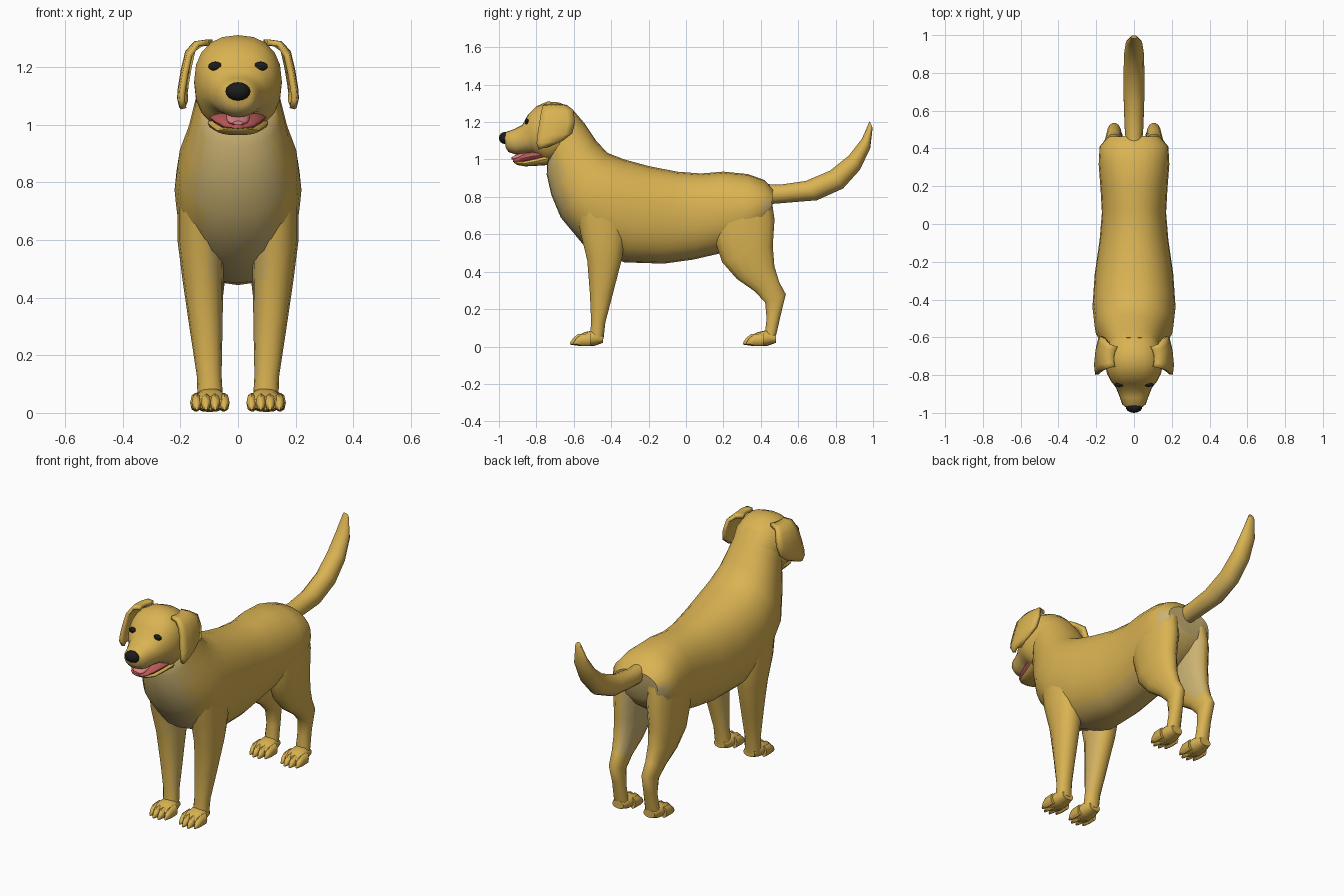
import bpy, bmesh, math
from mathutils import Vector
from mathutils.bvhtree import BVHTree

cube = bpy.data.objects.get("Cube")
if cube:
    bpy.data.objects.remove(cube, do_unlink=True)


def material(name, colour):
    mat = bpy.data.materials.new(name)
    mat.use_nodes = True
    mat.diffuse_color = (*colour, 1)
    for node in mat.node_tree.nodes:
        if node.type == "BSDF_PRINCIPLED":
            node.inputs["Base Color"].default_value = (*colour, 1)
            node.inputs["Roughness"].default_value = 0.8
    return mat


GOLD = material("golden fur", (.70, .45, .085))
WHEAT = material("wheat fur", (.64, .44, .12))
CREAM = material("cream fur", (.60, .45, .17))
BLACK = material("black", (.012, .011, .011))
GUM = material("mouth pink", (.50, .10, .10))
TONGUE = material("tongue pink", (.72, .22, .22))


def finish(name, bm, mats, rule=None, angle=45):
    """Turn a bmesh into a smooth shaded object, coloured by a face rule."""
    bmesh.ops.recalc_face_normals(bm, faces=bm.faces)
    bm.normal_update()
    for face in bm.faces:
        if rule:
            face.material_index = rule(face.calc_center_median(), face.normal)
    mesh = bpy.data.meshes.new(name)
    bm.to_mesh(mesh)
    bm.free()
    obj = bpy.data.objects.new(name, mesh)
    bpy.context.collection.objects.link(obj)
    for mat in mats:
        mesh.materials.append(mat)
    bpy.ops.object.select_all(action="DESELECT")
    obj.select_set(True)
    bpy.context.view_layer.objects.active = obj
    bpy.ops.object.shade_smooth_by_angle(angle=math.radians(angle))
    return obj


def loft(name, rings, mats, sides=16, power=2.2, side=1, rule=None):
    """Skin rounded rings given as (y, z, opposite y, opposite z, half width, x)."""
    bm = bmesh.new()
    loops = []
    for y0, z0, y1, z1, width, *offset in rings:
        x = offset[0] if offset else 0
        mid = Vector((x, (y0 + y1) / 2, (z0 + z1) / 2))
        up = Vector((x, y0, z0)) - mid
        loop = []
        for i in range(sides):
            a = math.tau * i / sides
            u, v = (math.copysign(abs(t) ** (2 / power), t)
                    for t in (math.cos(a), math.sin(a)))
            point = mid + up * v + Vector((width * u, 0, 0))
            point.x *= side
            loop.append(bm.verts.new(point))
        loops.append(loop)
    for a, b in zip(loops, loops[1:]):
        for i in range(sides):
            j = (i + 1) % sides
            bm.faces.new((a[i], a[j], b[j], b[i]))
    bm.faces.new(loops[0])
    bm.faces.new(loops[-1])
    return finish(name, bm, mats, rule)


def ellipsoid(name, centre, radii, mat):
    bm = bmesh.new()
    bmesh.ops.create_uvsphere(bm, u_segments=14, v_segments=8, radius=1)
    bmesh.ops.scale(bm, vec=radii, verts=bm.verts)
    bmesh.ops.translate(bm, vec=centre, verts=bm.verts)
    return finish(name, bm, [mat])


# Body and neck, with a pale chest, belly and rump
def body_colour(c, n):
    if n.y < -.3 and c.z < 1.02 and abs(c.x) < .17:
        return 2 if abs(c.x) < .13 else 1
    if n.z < -.6:
        return 1
    return 2 if n.y > .6 and c.z < .78 else 0


body = loft("body", [
    (-.60, 1.26, -.74, 1.0, .135), (-.54, 1.19, -.745, .92, .15),
    (-.48, 1.1, -.72, .81, .175), (-.42, 1.035, -.67, .69, .208),
    (-.33, 1.0, -.55, .545, .22), (-.2, .965, -.33, .45, .208),
    (-.05, .935, -.12, .443, .182), (.08, .925, .04, .465, .17),
    (.2, .935, .17, .495, .177), (.33, .922, .3, .54, .187),
    (.42, .89, .4, .61, .182), (.465, .84, .455, .68, .14)],
    [GOLD, WHEAT, CREAM], sides=24, rule=body_colour)

# Head with a paler lip
head = loft("head", [
    (-.56, 1.21, -.68, 1.0, .128), (-.62, 1.28, -.72, .985, .145),
    (-.68, 1.305, -.745, .98, .152), (-.74, 1.31, -.765, .99, .152),
    (-.80, 1.285, -.79, 1.01, .142), (-.845, 1.24, -.82, 1.03, .122),
    (-.875, 1.185, -.86, 1.03, .095), (-.92, 1.162, -.91, 1.026, .076),
    (-.96, 1.148, -.95, 1.04, .062), (-.972, 1.135, -.965, 1.065, .046)],
    [GOLD, WHEAT], sides=20, power=2.3,
    rule=lambda c, n: int(c.y < -.8 and c.z < 1.09))

# Lower jaw, mouth lining and tongue
loft("lower_jaw", [
    (-.73, 1.04, -.74, .97, .105), (-.8, 1.015, -.8, .966, .088),
    (-.86, .995, -.86, .963, .072), (-.905, .995, -.9, .97, .05),
    (-.922, .993, -.918, .98, .028)], [GOLD])
loft("mouth_lining", [
    (-.76, 1.05, -.76, 1.0, .1), (-.82, 1.045, -.82, .99, .089),
    (-.87, 1.03, -.87, .983, .073), (-.908, 1.008, -.91, .984, .05),
    (-.926, 1.0, -.926, .986, .026)], [GUM])
loft("tongue", [
    (-.80, 1.05, -.80, 1.0, .05), (-.87, 1.04, -.87, 1.0, .042),
    (-.915, 1.022, -.915, .998, .034), (-.932, 1.012, -.932, 1.0, .018)],
    [TONGUE])

# Nose and eyes, the eyes set on the surface of the head
ellipsoid("nose", (0, -.97, 1.115), (.044, .03, .032), BLACK)
bm = bmesh.new()
bm.from_mesh(head.data)
tree = BVHTree.FromBMesh(bm)
bm.free()
for side, label in ((1, "left"), (-1, "right")):
    hit = tree.ray_cast(Vector((side * .079, -2, 1.202)), Vector((0, 1, 0)))[0]
    ellipsoid(f"{label}_eye", hit, (.025, .011, .016), BLACK)


# Hanging ear flaps: rows run from the fold on the skull to the tip
def ear(label, side):
    rows = [(1.285, -.755, -.65, .10), (1.28, -.765, -.635, .14),
            (1.24, -.775, -.605, .168), (1.18, -.785, -.595, .182),
            (1.12, -.795, -.61, .192), (1.085, -.797, -.66, .195),
            (1.055, -.785, -.735, .188)]
    bm = bmesh.new()
    columns = 6
    grid = []
    for z, front, back, x in rows:
        row = []
        for i in range(columns):
            t = i / (columns - 1)
            bulge = .012 * math.sin(math.pi * t) - .012 * t
            row.append(bm.verts.new((side * (x + bulge),
                                     front + (back - front) * t,
                                     z + .02 * t * (x > .15))))
        grid.append(row)
    for a, b in zip(grid, grid[1:]):
        for i in range(columns - 1):
            bm.faces.new((a[i], a[i + 1], b[i + 1], b[i]))
    obj = finish(f"{label}_ear", bm, [GOLD])
    thick = obj.modifiers.new("thickness", "SOLIDIFY")
    thick.thickness = .02
    thick.offset = 0


# Paw with four tapering toes, reaching forward from the heel
def paw(label, side, heel, x):
    def rings(profile, shift, reach=0):
        return [(heel - d + reach, top, heel - d + reach, low, w, x + shift)
                for d, top, low, w in profile]

    pad = [(0, .065, .02, .036), (.05, .088, .003, .05),
           (.1, .076, .003, .057), (.14, .055, .01, .045)]
    toe = [(.085, .07, .004, .017), (.135, .066, .004, .018),
           (.16, .046, .008, .014), (.176, .022, .01, .005)]
    loft(f"{label}_paw", rings(pad, 0), [GOLD], side=side)
    for n, shift in enumerate((-.048, -.016, .016, .048)):
        reach = .018 if abs(shift) > .03 else 0
        loft(f"{label}_toe_{n + 1}", rings(toe, shift, reach), [GOLD],
             sides=8, side=side)


# Legs: each ring runs from the front edge to the back edge
front_leg = [
    (-.60, .78, -.32, .8, .085, .125), (-.565, .6, -.32, .6, .082, .128),
    (-.53, .46, -.34, .47, .071, .122), (-.515, .28, -.39, .28, .056, .11),
    (-.508, .13, -.43, .13, .043, .1), (-.515, .05, -.44, .04, .044, .096)]
hind_leg = [
    (.13, .74, .46, .8, .08, .10), (.15, .57, .477, .68, .078, .106),
    (.19, .45, .467, .54, .069, .11), (.27, .36, .475, .43, .057, .11),
    (.365, .295, .50, .345, .045, .108), (.422, .235, .535, .28, .038, .105),
    (.43, .15, .51, .18, .036, .1), (.42, .05, .478, .04, .041, .1)]

for side, label in ((1, "left"), (-1, "right")):
    def inner_thigh(c, n, side=side):
        return int(c.z > .36 and n.x * side < -.1 and n.y > -.3)

    def inner_foreleg(c, n, side=side):
        return int(c.z > .1 and n.x * side < -.5)

    ear(label, side)
    loft(f"{label}_front_leg", front_leg, [GOLD, WHEAT], 14, side=side,
         rule=inner_foreleg)
    loft(f"{label}_hind_leg", hind_leg, [GOLD, CREAM], 14, side=side,
         rule=inner_thigh)
    paw(f"{label}_front", side, -.443, .095)
    paw(f"{label}_hind", side, .482, .1)

# Upswept tail, paler underneath
loft("tail", [
    (.40, .87, .43, .76, .042), (.5, .865, .53, .768, .05),
    (.64, .885, .7, .782, .055), (.77, .94, .84, .845, .055),
    (.87, 1.02, .93, .945, .053), (.94, 1.11, .985, 1.06, .043),
    (.982, 1.205, .998, 1.17, .018)], [GOLD, WHEAT], sides=12, power=2,
    rule=lambda c, n: int(n.z < -.6))
